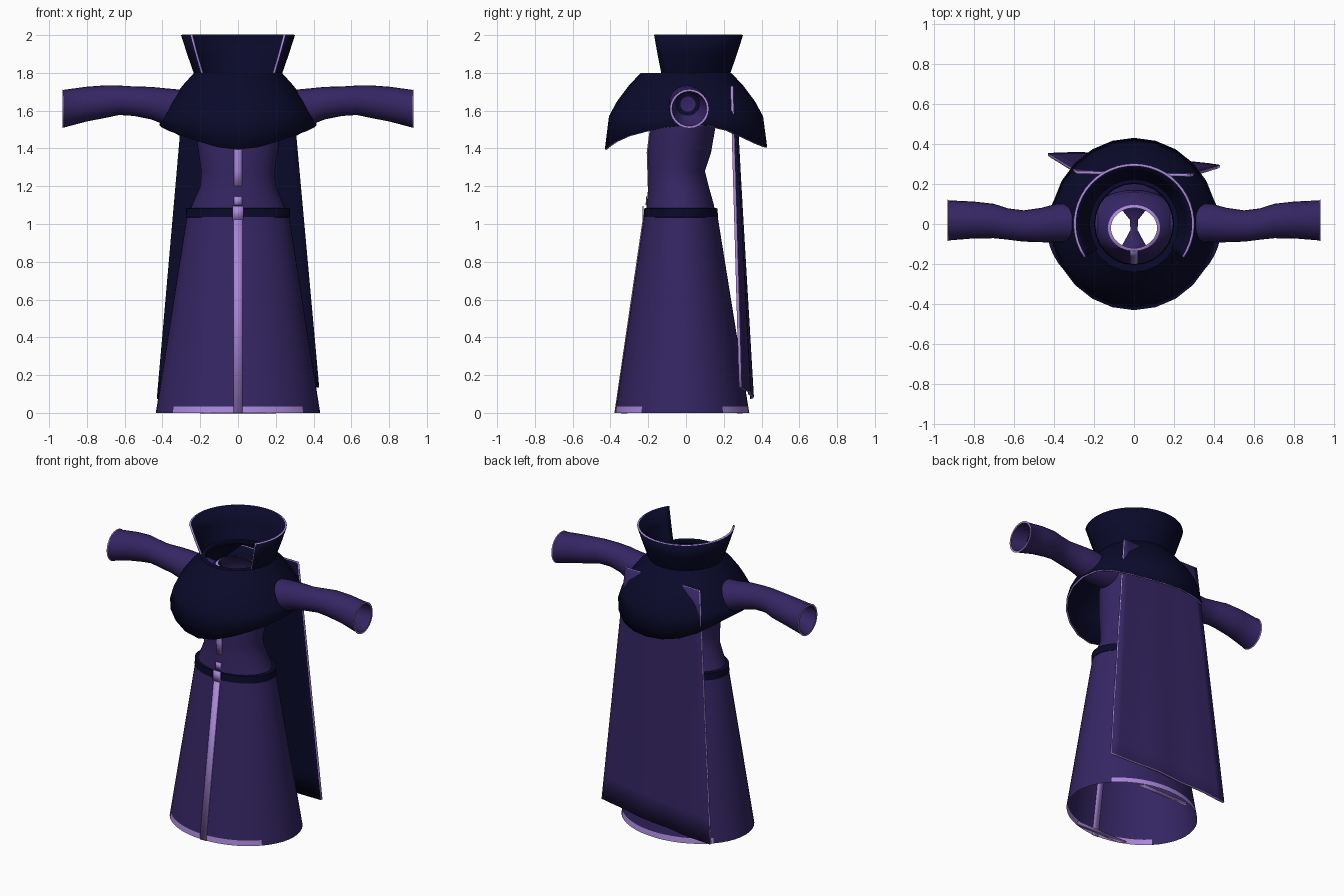
import bpy, math

if "Cube" in bpy.data.objects:
    bpy.data.objects.remove(bpy.data.objects["Cube"])


def material(name, rgb):
    m = bpy.data.materials.new(name)
    m.use_nodes = True
    m.diffuse_color = (*rgb, 1)
    m.node_tree.nodes["Principled BSDF"].inputs["Base Color"].default_value = (*rgb, 1)
    return m


purple = material("purple cloth", (0.035, 0.019, 0.125))
navy = material("dark navy cloth", (0.003, 0.003, 0.024))
lilac = material("lilac trim", (0.40, 0.25, 0.70))


def surface(name, rows, mats, closed=True, cap=False, rule=None):
    """Skin a list of point rows; rule(row, face centre) gives the material slot."""
    n = len(rows[0])
    verts = [p for row in rows for p in row]
    faces, row_of = [], []
    for j in range(len(rows) - 1):
        for i in range(n if closed else n - 1):
            k = (i + 1) % n
            faces.append((j * n + i, j * n + k, (j + 1) * n + k, (j + 1) * n + i))
            row_of.append(j)
    if cap:
        faces.append(tuple(range(len(verts) - n, len(verts))))
        row_of.append(len(rows) - 1)
    mesh = bpy.data.meshes.new(name)
    mesh.from_pydata(verts, [], faces)
    for m in mats:
        mesh.materials.append(m)
    for poly, j in zip(mesh.polygons, row_of):
        poly.use_smooth = True
        if rule:
            poly.material_index = rule(j, poly.center)
    mesh.set_sharp_from_angle(angle=math.radians(40))
    obj = bpy.data.objects.new(name, mesh)
    bpy.context.collection.objects.link(obj)
    return obj


def thicken(obj, thickness, rim=0, inner=0):
    mod = obj.modifiers.new("thickness", "SOLIDIFY")
    mod.thickness = thickness
    mod.offset = -1
    mod.material_offset = inner
    mod.material_offset_rim = rim


def angles(n, start=0, end=360, closed=True):
    steps = n if closed else n - 1
    return [math.radians(start + (end - start) * i / steps) for i in range(n)]


def ring_z(z, cy, rx, ry, n=48):
    return [(rx * math.cos(a), cy + ry * math.sin(a), z) for a in angles(n)]


def ring_x(x, cy, cz, r, n=24):
    return [(x, cy + r * math.cos(a), cz + r * math.sin(a)) for a in angles(n)]


def ribbon(name, points, mat=lilac):
    """Thin plate across x from (y, z, half width) points."""
    rows = [[(-w, y, z), (w, y, z)] for y, z, w in points]
    thicken(surface(name, rows, [mat], closed=False), 0.006)


# Skirt with a trimmed hem at the front and back
def skirt_ring(z):
    t = z / 1.05
    return ring_z(z, -0.02 - 0.007 * t, 0.435 - 0.165 * t, 0.355 - 0.162 * t)


surface("skirt", [skirt_ring(z) for z in (0, 0.035, 0.35, 0.7, 1.05)], [purple, lilac],
        rule=lambda j, c: int(j == 0 and abs(c.y + 0.02) > 0.21))
ribbon("skirt_front_stripe", [(-0.379, 0, 0.023), (-0.226, 1.05, 0.023)])
ribbon("hem_facing_back", [(0.27, 0.004, 0.2), (0.30, 0.004, 0.17)])
ribbon("hem_facing_front", [(-0.345, 0.004, 0.17), (-0.31, 0.004, 0.2)])

# Torso up to an open neck with a trimmed rim
torso = [
    (1.04, -0.027, 0.26, 0.185), (1.10, -0.03, 0.245, 0.178), (1.20, -0.04, 0.20, 0.16),
    (1.28, -0.05, 0.195, 0.15), (1.38, -0.035, 0.21, 0.168), (1.48, -0.02, 0.225, 0.17),
    (1.60, 0, 0.24, 0.17), (1.68, 0, 0.20, 0.16), (1.74, -0.02, 0.13, 0.115),
    (1.745, -0.02, 0.115, 0.10),
]
surface("torso", [ring_z(*r) for r in torso], [purple, lilac],
        rule=lambda j, c: int(j == len(torso) - 2))
ribbon("torso_stripe", [(cy - ry - 0.005, z, 0.02) for z, cy, rx, ry in torso[2:-1]])
ribbon("torso_stripe_lower", [(-0.214, 1.10, 0.02), (-0.211, 1.145, 0.02)])
ribbon("torso_gusset", [(-0.2, 1.0, 0.12), (-0.09, 1.0, 0.05), (-0.03, 1.0, 0.018),
                        (0.02, 1.0, 0.02), (0.07, 1.0, 0.06), (0.15, 1.0, 0.12)], purple)

# Belt and buckle
surface("belt", [ring_z(z, -0.027, rx, rx - 0.08)
                 for z, rx in ((1.035, 0.268), (1.036, 0.276), (1.083, 0.274), (1.085, 0.25))], [navy])
ribbon("buckle", [(-0.23, 1.02, 0.028), (-0.23, 1.095, 0.028)])

# Sleeves, open at the cuff with a recessed inner end
sleeve = [
    (0.18, 0, 1.61, 0.09), (0.38, 0.005, 1.62, 0.098), (0.46, -0.005, 1.64, 0.086),
    (0.55, -0.01, 1.65, 0.078), (0.63, 0, 1.655, 0.078), (0.70, 0.015, 1.648, 0.086),
    (0.80, 0.02, 1.635, 0.092), (0.925, 0.018, 1.61, 0.10), (0.93, 0.018, 1.61, 0.104),
    (0.93, 0.018, 1.61, 0.092), (0.82, 0.01, 1.635, 0.062), (0.81, 0.01, 1.635, 0.04),
]
cuff = {7: 1, 8: 1, 10: 2}
sleeves = surface("sleeves", [ring_x(*r) for r in sleeve], [purple, lilac, navy], cap=True,
                  rule=lambda j, c: cuff.get(j, 0))
sleeves.modifiers.new("other_side", "MIRROR").use_mirror_merge = False


# Rounded shoulder mantle, hem rising over the arms
def mantle_ring(r, z):
    ring = []
    for a in angles(24):
        height = z if z else 1.40 + 0.125 * math.cos(a) ** 2 + 0.006 * math.sin(5 * a)
        ring.append((0.97 * r * math.cos(a), r * math.sin(a), height))
    return ring


mantle_profile = [(0.43, None), (0.408, 1.57), (0.365, 1.65), (0.305, 1.73),
                  (0.24, 1.80), (0.205, 1.80), (0.20, 1.78)]
mantle = surface("mantle", [mantle_ring(*p) for p in mantle_profile], [navy, lilac])
thicken(mantle, 0.01, rim=1)

# Flared stand-up collar, open at the front
collar_rows = [[(r * math.cos(a), r * math.sin(a), z) for a in angles(33, -34, 214, False)]
               for r, z in ((0.225, 1.78), (0.235, 1.80), (0.27, 1.90), (0.302, 2.0))]
thicken(surface("collar", collar_rows, [navy, lilac], closed=False), 0.012, rim=1)


# Long back cape, dark lining and trimmed edges
def cape_point(u, v):
    right_y, left_y = 0.265 + 0.09 * v, 0.25 + 0.045 * v
    y = left_y + (right_y - left_y) * (1 - u) / 2 + 0.02 * v * (1 - u * u)
    y += 0.006 * v * math.sin(7 * u) * (1 - u * u)
    bottom = 0.105 + 0.03 * u
    return (u * (0.285 + 0.145 * v), y, 1.73 + (bottom - 1.73) * v)


cape_rows = [[cape_point(1 - i / 8, 1 - j / 10) for i in range(17)] for j in range(11)]
cape = surface("cape", cape_rows, [purple, navy, lilac], closed=False)
thicken(cape, 0.015, rim=2, inner=1)
